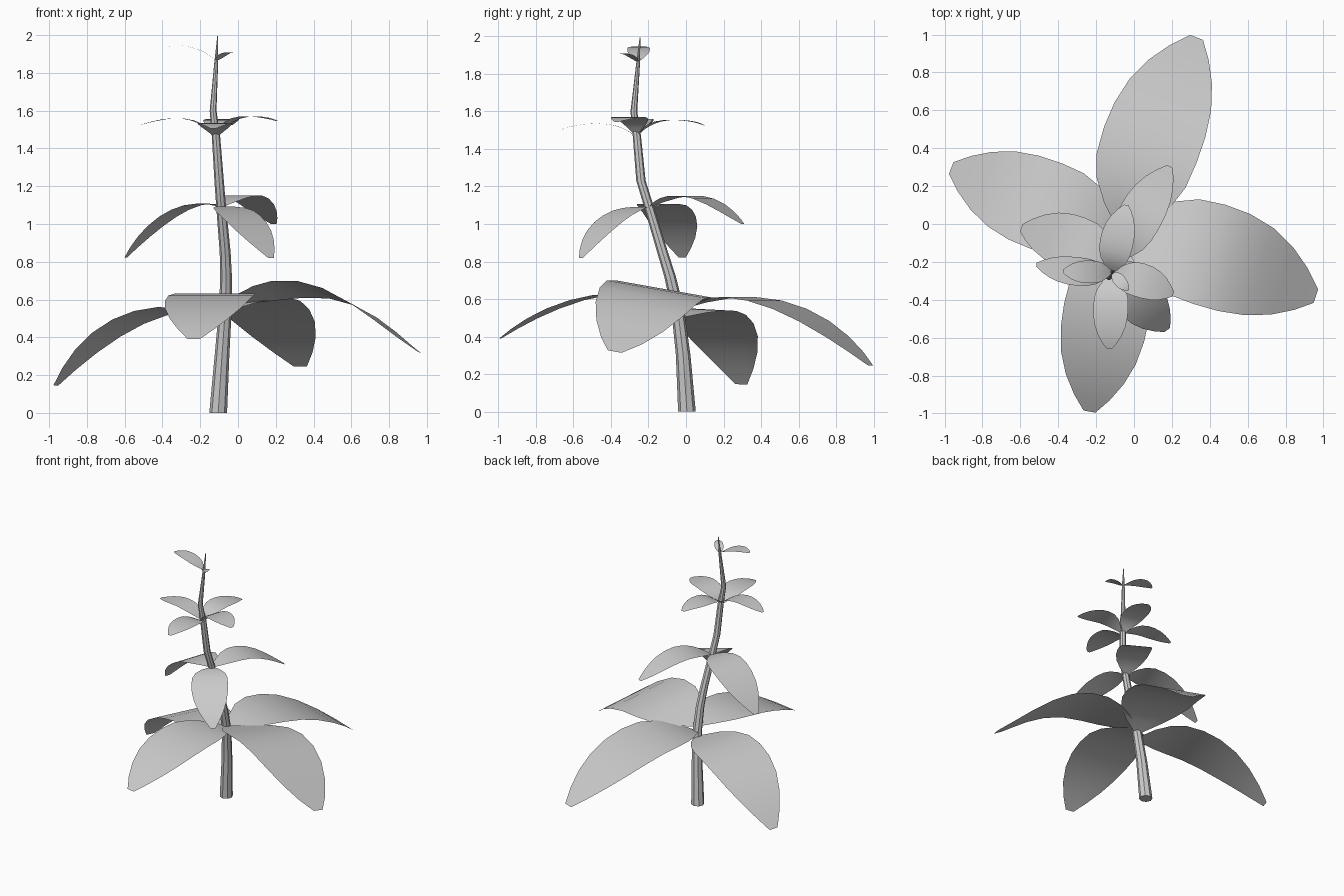
import bpy, bmesh
from mathutils import Vector

if "Cube" in bpy.data.objects:
    bpy.data.objects.remove(bpy.data.objects["Cube"])

# half-width of a leaf along its length: (position, fraction of full half-width)
OUTLINE = [(0, .06), (.1, .5), (.2, .8), (.31, .96), (.44, 1), (.57, .98),
           (.7, .88), (.82, .68), (.92, .42), (1, .14)]
COLUMNS = 4
STEM_SIDES = 8


def finish(name, bm):
    mesh = bpy.data.meshes.new(name)
    bm.to_mesh(mesh)
    bm.free()
    for p in mesh.polygons:
        p.use_smooth = True
    ob = bpy.data.objects.new(name, mesh)
    bpy.context.collection.objects.link(ob)
    return ob


def height(zs, u):
    """Smooth curve through evenly spaced heights (Lagrange)."""
    n = len(zs) - 1
    total = 0
    for i, z in enumerate(zs):
        for j in range(n + 1):
            if j != i:
                z *= (u * n - j) / (i - j)
        total += z
    return total


def leaf(name, base, tip, zs, half, bow=0, roll=0):
    """Arched blade from base to tip; bow bends it sideways, roll tilts it."""
    base, tip = Vector(base), Vector(tip)
    d = (tip - base).normalized()
    side = Vector((d.y, -d.x, roll))
    bm = bmesh.new()
    rows = []
    for u, w in OUTLINE:
        xy = base.lerp(tip, u)
        mid = Vector((xy.x, xy.y, height(zs, u)))
        flat = Vector((side.x, side.y, 0))
        mid += flat * bow * 4 * u * (1 - u)
        rows.append([bm.verts.new(mid + side * half * w * (2 * j / COLUMNS - 1))
                     for j in range(COLUMNS + 1)])
    for a, b in zip(rows, rows[1:]):
        for j in range(COLUMNS):
            bm.faces.new((a[j], a[j + 1], b[j + 1], b[j]))
    finish(name, bm)


# stem: tapered, gently leaning tube (x, y, z, radius)
PATH = [(-.105, .005, 0, .047), (-.085, -.015, .3, .039), (-.067, -.045, .55, .034),
        (-.063, -.085, .72, .031), (-.068, -.125, .85, .029), (-.09, -.2, 1.1, .026),
        (-.1, -.24, 1.23, .025), (-.117, -.262, 1.47, .022), (-.132, -.278, 1.6, .018),
        (-.115, -.255, 1.86, .01), (-.108, -.245, 1.995, .002)]
bm = bmesh.new()
rings = []
for x, y, z, r in PATH:
    ring = bmesh.ops.create_circle(bm, segments=STEM_SIDES, radius=r)["verts"]
    bmesh.ops.translate(bm, verts=ring, vec=(x, y, z))
    rings.append(ring)
for a, b in zip(rings, rings[1:]):
    for i in range(STEM_SIDES):
        k = (i + 1) % STEM_SIDES
        bm.faces.new((a[i], a[k], b[k], b[i]))
bm.faces.new(rings[0])
bm.faces.new(rings[-1])
bmesh.ops.recalc_face_normals(bm, faces=bm.faces)
stem = finish("stem", bm)
bpy.context.view_layer.objects.active = stem
stem.select_set(True)
bpy.ops.object.shade_smooth_by_angle()

# lowest tier: four large leaves
B1 = (-.065, -.045)
leaf("large_leaf_back", B1, (.33, .985), (.54, .61, .575, .45, .245), .262, -.025)
leaf("large_leaf_right", B1, (.96, -.38), (.58, .645, .64, .51, .32), .275, -.035, .17)
leaf("large_leaf_front", B1, (-.235, -.99), (.58, .63, .61, .53, .39), .228, .005)
leaf("large_leaf_left", B1, (-.965, .295), (.5, .55, .51, .38, .145), .24, -.01, -.05)

# second tier: three medium leaves
B2 = (-.088, -.195)
leaf("medium_leaf_left", B2, (-.595, -.02), (1.09, 1.105, 1.06, .965, .822), .145, .015)
leaf("medium_leaf_back", B2, (.19, .303), (1.09, 1.145, 1.145, 1.09, 1.0), .118, -.01)
leaf("medium_leaf_front", B2, (.175, -.56), (1.09, 1.08, 1.03, .945, .82), .13, .02)

# third tier: four small leaves
B3 = (-.117, -.262)
leaf("small_leaf_left", B3, (-.515, -.215), (1.47, 1.54, 1.56, 1.55, 1.525), .075, -.01)
leaf("small_leaf_right", B3, (.207, -.37), (1.47, 1.55, 1.57, 1.565, 1.545), .09, -.015)
leaf("small_leaf_front", B3, (-.13, -.66), (1.46, 1.52, 1.535, 1.53, 1.505), .092)
leaf("small_leaf_back", B3, (-.04, .1), (1.47, 1.54, 1.555, 1.55, 1.525), .088, -.01)

# top tier: two tiny leaves
B4 = (-.115, -.255)
leaf("tiny_leaf_left", B4, (-.375, -.25), (1.865, 1.91, 1.935, 1.945, 1.938), .06)
leaf("tiny_leaf_front", B4, (-.03, -.35), (1.862, 1.885, 1.9, 1.908, 1.906), .032)
